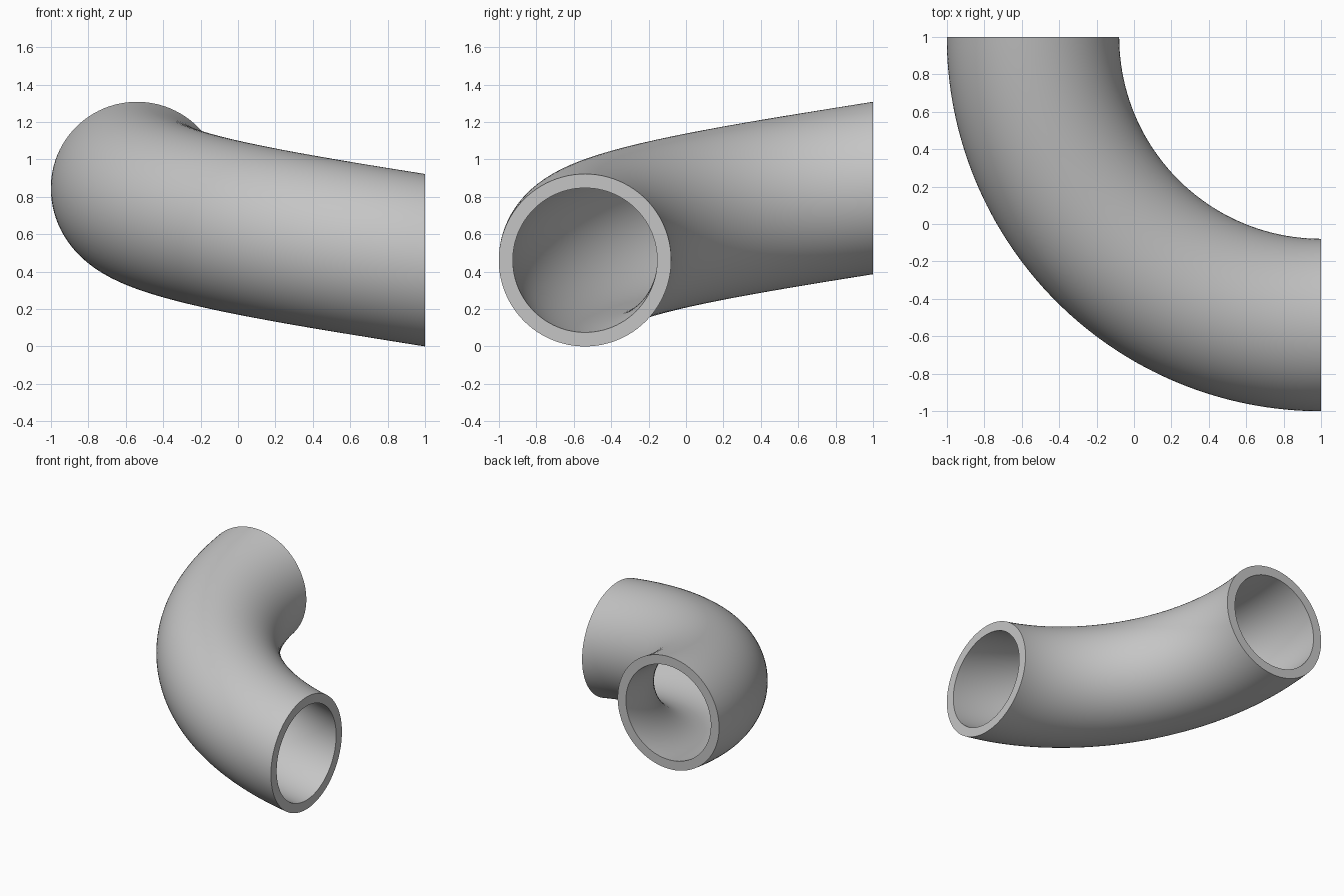
import bpy, bmesh
from math import sin, cos, pi, radians

cube = bpy.data.objects.get("Cube")
if cube:
    bpy.data.objects.remove(cube, do_unlink=True)

BEND_RADIUS = 1.54
OUTER, INNER = 0.461, 0.386
RISE = 0.386
SIDES, STEPS = 96, 64

grey = bpy.data.materials.new("light_grey")
grey.use_nodes = True
colour = (0.56, 0.56, 0.56, 1)
grey.diffuse_color = colour
grey.node_tree.nodes["Principled BSDF"].inputs["Base Color"].default_value = colour

bm = bmesh.new()


def ring(radius, t):
    """Upright circular section of the pipe at fraction t along the rising bend."""
    turn = t * pi / 2
    verts = []
    for i in range(SIDES):
        a = 2 * pi * i / SIDES
        r = BEND_RADIUS + radius * cos(a)
        z = OUTER + RISE * t + radius * sin(a)
        verts.append(bm.verts.new((1 - r * sin(turn), 1 - r * cos(turn), z)))
    return verts


def bridge(a, b):
    for i in range(SIDES):
        j = (i + 1) % SIDES
        bm.faces.new((a[i], a[j], b[j], b[i]))


# Outer and bore walls
outer = [ring(OUTER, s / STEPS) for s in range(STEPS + 1)]
inner = [ring(INNER, s / STEPS) for s in range(STEPS + 1)]
for wall in (outer, inner):
    for a, b in zip(wall, wall[1:]):
        bridge(a, b)

# Flat rims at both open ends
for end in (0, -1):
    bridge(outer[end], inner[end])

bmesh.ops.recalc_face_normals(bm, faces=bm.faces[:])
mesh = bpy.data.meshes.new("pipe_bend")
bm.to_mesh(mesh)
bm.free()
mesh.materials.append(grey)

pipe = bpy.data.objects.new("pipe_bend", mesh)
bpy.context.collection.objects.link(pipe)
bpy.ops.object.select_all(action="DESELECT")
pipe.select_set(True)
bpy.context.view_layer.objects.active = pipe
bpy.ops.object.shade_smooth_by_angle(angle=radians(30))
